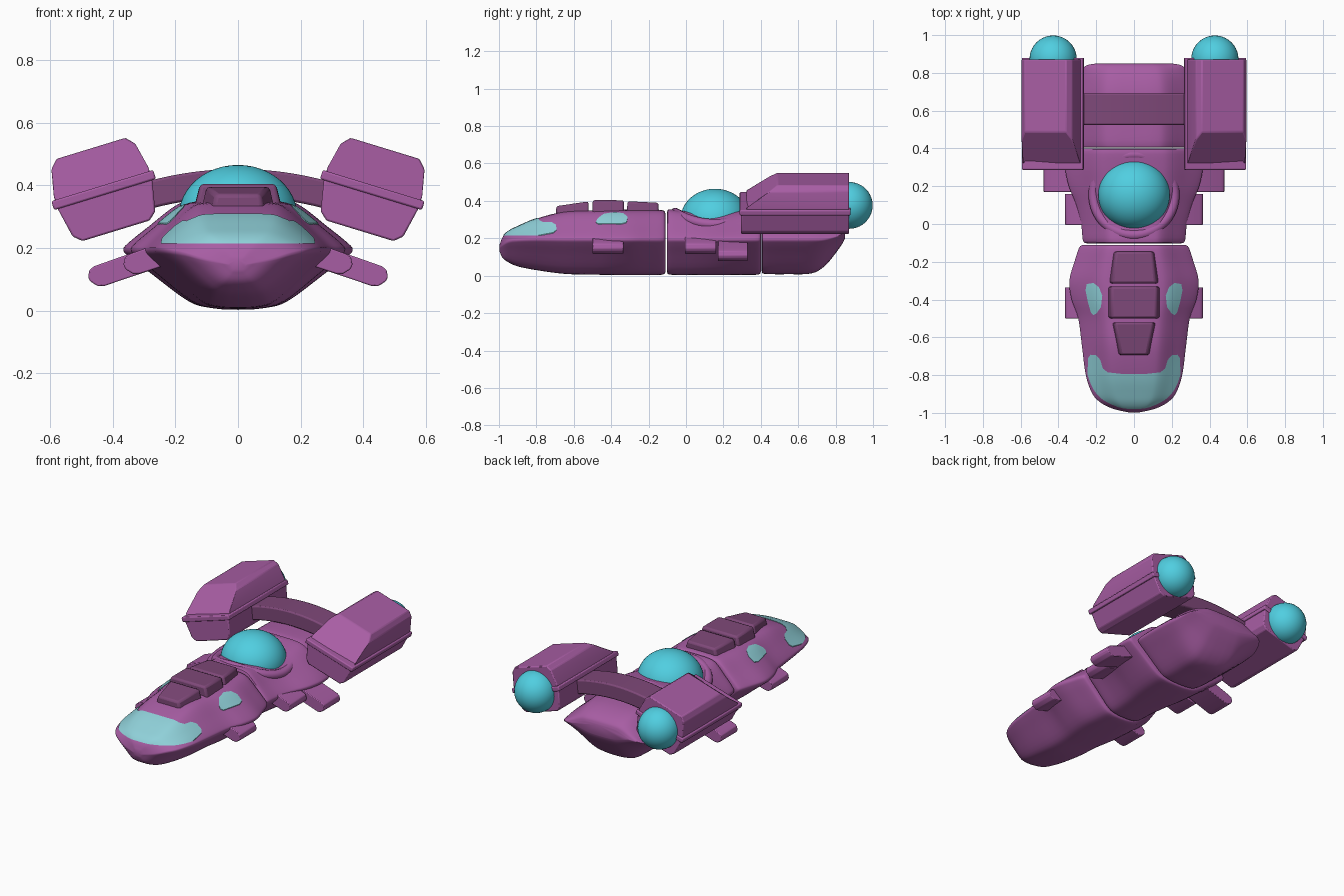
import bpy, bmesh, math
from mathutils import Vector

if "Cube" in bpy.data.objects:
    bpy.data.objects.remove(bpy.data.objects["Cube"])


def mat(name, r, g, b):
    m = bpy.data.materials.new(name)
    m.diffuse_color = (r, g, b, 1)
    m.use_nodes = True
    m.node_tree.nodes["Principled BSDF"].inputs["Base Color"].default_value = m.diffuse_color
    return m


PURPLE = mat("purple", .39, .11, .37)
DARK = mat("dark_purple", .21, .065, .19)
CYAN = mat("cyan", .08, .62, .75)
GLASS = mat("glass", .28, .64, .70)


def make(name, verts, faces, material, bevel=0, mirror=False, angle=35):
    me = bpy.data.meshes.new(name)
    bm = bmesh.new()
    vs = [bm.verts.new(v) for v in verts]
    for f in faces:
        bm.faces.new([vs[i] for i in f])
    bmesh.ops.recalc_face_normals(bm, faces=bm.faces)
    bm.to_mesh(me)
    bm.free()
    me.materials.append(material)
    ob = bpy.data.objects.new(name, me)
    bpy.context.collection.objects.link(ob)
    if bevel:
        b = ob.modifiers.new("bevel", 'BEVEL')
        b.width, b.segments, b.limit_method = bevel, 2, 'ANGLE'
    if mirror:
        ob.modifiers.new("mirror", 'MIRROR')
    smooth(ob, angle)
    return ob


def smooth(ob, angle=35):
    bpy.ops.object.select_all(action='DESELECT')
    ob.select_set(True)
    bpy.context.view_layer.objects.active = ob
    bpy.ops.object.shade_smooth_by_angle(angle=math.radians(angle))


def bridge(rings):
    """Verts and faces of a closed loft through equal rings."""
    n = len(rings[0])
    faces = [(k*n + i, k*n + (i+1) % n, (k+1)*n + (i+1) % n, (k+1)*n + i)
             for k in range(len(rings)-1) for i in range(n)]
    faces += [tuple(range(n)), tuple(range((len(rings)-1)*n, len(rings)*n))]
    return [p for r in rings for p in r], faces


def spline(pts, sub):
    """Open Catmull-Rom curve through points."""
    p = [Vector(q) for q in pts]
    p = [2*p[0]-p[1]] + p + [2*p[-1]-p[-2]]
    out = []
    for a, b, c, d in zip(p, p[1:], p[2:], p[3:]):
        for k in range(sub):
            t = k / sub
            out.append(.5*(2*b + (c-a)*t + (2*a-5*b+4*c-d)*t*t + (3*b-a-3*c+d)*t**3))
    return out + [p[-2]]


# Hull cross-section: fraction of width, fraction above or below the chine
HALF = spline([(0, 1), (.35, .98), (.54, .86), (.78, .44), (.96, .1), (1, -.04),
               (.94, -.16), (.77, -.4), (.43, -.87), (.22, -.98), (0, -1)], 4)
RING = HALF + [Vector((-p.x, p.y)) for p in HALF[-2:0:-1]]


def hull(name, stations):
    """Stations: y, half width, top, bottom, chine height."""
    rings = []
    for y, w, top, bot, ch in (spline([(s[0],) + s[1:4] for s in [q[:4] for q in stations]], 1)
                               and dense(stations)):
        rings.append([(p.x*w, y, ch + p.y*((top-ch) if p.y > 0 else (ch-bot))) for p in RING])
    return make(name, *bridge(rings), PURPLE)


def dense(stations):
    return [tuple(v) for v in spline(stations, 4)]


front = hull("front_hull", [
    (-.11, .27, .335, .02, .2), (-.125, .29, .35, .006, .2), (-.2, .315, .353, .003, .2),
    (-.3, .342, .353, .003, .2), (-.4, .33, .352, .004, .2), (-.5, .295, .35, .006, .2),
    (-.65, .275, .343, .01, .2), (-.8, .255, .305, .03, .2), (-.9, .22, .263, .05, .195),
    (-.95, .17, .237, .072, .185), (-.98, .105, .207, .095, .165), (-.997, .03, .165, .13, .148)])
hull("mid_hull", [
    (-.102, .25, .34, .02, .2), (-.088, .27, .355, .006, .2), (0, .28, .345, .004, .2),
    (.1, .305, .335, .004, .2), (.2, .345, .335, .004, .2), (.3, .365, .35, .004, .2),
    (.385, .36, .36, .006, .2), (.4, .34, .345, .02, .2)])
hull("rear_hull", [
    (.405, .29, .33, .025, .2), (.42, .315, .35, .01, .2), (.55, .32, .35, .008, .2),
    (.67, .315, .345, .012, .2), (.74, .305, .335, .05, .2), (.80, .285, .315, .12, .21),
    (.838, .255, .29, .175, .225), (.85, .2, .265, .2, .23)])


def prism_z(name, outline, z0, z1, material, **kw):
    return make(name, *bridge([[(x, y, z0) for x, y in outline],
                               [(x, y, z1) for x, y in outline]]), material, **kw)


# Windows: thin raised skin of the front hull cut to an outline seen from above
def window(name, outline, z0):
    cutter = prism_z("cutter", outline, z0, .6, GLASS)
    skin = front.copy()
    skin.data = front.data.copy()
    skin.name = name
    bpy.context.collection.objects.link(skin)
    skin.modifiers.clear()
    normals = [v.normal.copy() for v in skin.data.vertices]
    for v, n in zip(skin.data.vertices, normals):
        v.co += n * .003
    b = skin.modifiers.new("cut", 'BOOLEAN')
    b.operation, b.solver, b.object = 'INTERSECT', 'EXACT', cutter
    dg = bpy.context.evaluated_depsgraph_get()
    me = bpy.data.meshes.new_from_object(skin.evaluated_get(dg))
    skin.modifiers.clear()
    skin.data = me
    me.materials.clear()
    me.materials.append(GLASS)
    for p in me.polygons:
        p.material_index = 0
    bpy.data.objects.remove(cutter)
    smooth(skin)


edge = [(.245, -.76), (.243, -.71), (.23, -.692), (.2, -.695), (.178, -.72), (.165, -.765),
        (.14, -.785), (.07, -.793)]
window("windshield", [(.245, -1.1)] + edge + [(-x, y) for x, y in edge[::-1]] + [(-.245, -1.1)], .214)
port = [(.20, -.475), (.175, -.44), (.168, -.38), (.185, -.335), (.215, -.312), (.25, -.318),
        (.257, -.35), (.245, -.41), (.228, -.47), (.215, -.482)]
for side, s in (("right", 1), ("left", -1)):
    window("side_window_" + side, [(s*x, y) for x, y in port], .2)

# Armour plates on the nose
for i, (y0, w0, y1, w1, h0, h1) in enumerate([(-.145, .115, -.315, .14, .39, .398),
                                             (-.33, .145, -.5, .143, .403, .405),
                                             (-.52, .122, -.695, .085, .397, .372)]):
    low = [(-w0, y0, .31), (w0, y0, .31), (w1, y1, .31), (-w1, y1, .31)]
    high = [(x*.84, y*.985 + .015*(y0+y1)/2, h0 if k < 2 else h1)
            for k, (x, y, z) in enumerate(low)]
    make(f"nose_plate_{i+1}", *bridge([low, high]), DARK, bevel=.012)

# Cockpit dome and saddle-shaped collar
bpy.ops.mesh.primitive_uv_sphere_add(segments=48, ring_count=24, radius=1, location=(0, .155, .3))
dome = bpy.context.object
dome.name = "dome"
dome.scale = (.19, .185, .165)
dome.data.materials.append(CYAN)
smooth(dome)
bpy.ops.mesh.primitive_torus_add(major_segments=64, minor_segments=12, major_radius=.213,
                                 minor_radius=.028, location=(0, .155, 0))
collar = bpy.context.object
collar.name = "dome_collar"
for v in collar.data.vertices:
    c = v.co.x / math.hypot(v.co.x, v.co.y)
    v.co.z += .335 - .06*c*c
collar.data.materials.append(PURPLE)
smooth(collar)

# Side fins, drooping with rounded tips
for i, (y0, y1, tip) in enumerate([(-.5, -.335, .365), (-.005, .16, .365), (.17, .33, .478)]):
    a = math.radians(-19)
    d, n = Vector((math.cos(a), math.sin(a))), Vector((-math.sin(a), math.cos(a)))
    root = Vector((.2, .195))
    L = (tip - .2) / d.x - .002
    prof = [root + d*u + n*v for u, v in [(0, .036), (L-.03, .034), (L-.012, .028), (L, .008),
                                         (L-.002, -.008), (L-.02, -.03), (L-.04, -.036), (0, -.038)]]
    make(f"side_fin_{i+1}", *bridge([[(p.x, y, p.y) for p in prof] for y in (y0, y1)]),
         PURPLE, bevel=.004, mirror=True)

# Engine pods, tilted outward: upper shell with sloped front, seam ridge, lower shell
T = math.radians(17)


def pod(name, prof, y_front, y_back, bevel=.006):
    def place(u, v, y):
        return (.428 + u*math.cos(T) + v*math.sin(T), y, .382 - u*math.sin(T) + v*math.cos(T))
    make(name, *bridge([[place(u, v, y_front(v)) for u, v in prof],
                        [place(u, v, y_back) for u, v in prof]]), PURPLE, bevel=bevel,
         mirror=True, angle=30)


pod("engine_upper", [(-.158, 0), (-.158, .03), (-.14, .115), (-.115, .142), (.115, .142),
                     (.14, .115), (.158, .03), (.158, 0)],
    lambda v: .32 + max(0, v-.03)*1.5, .872)
pod("engine_ridge", [(-.17, -.012), (-.17, .018), (.17, .018), (.17, -.012)], lambda v: .287, .88)
pod("engine_lower", [(-.16, 0), (-.138, -.11), (-.112, -.133), (.112, -.133), (.138, -.11),
                     (.16, 0)], lambda v: .295, .872)
for side, s in (("right", 1), ("left", -1)):
    bpy.ops.mesh.primitive_uv_sphere_add(segments=40, ring_count=20, radius=.125,
                                         location=(s*.428, .873, .376))
    ob = bpy.context.object
    ob.name = "exhaust_orb_" + side
    ob.data.materials.append(CYAN)
    smooth(ob)

# Arched strut between the engines
rings = []
for k in range(25):
    x = -.36 + .72*k/24
    z = .452 - .47*x*x
    rings.append([(x, .525, z), (x, .69, z), (x, .69, z-.09), (x, .525, z-.09)])
make("engine_strut", *bridge(rings), DARK, bevel=.008)
